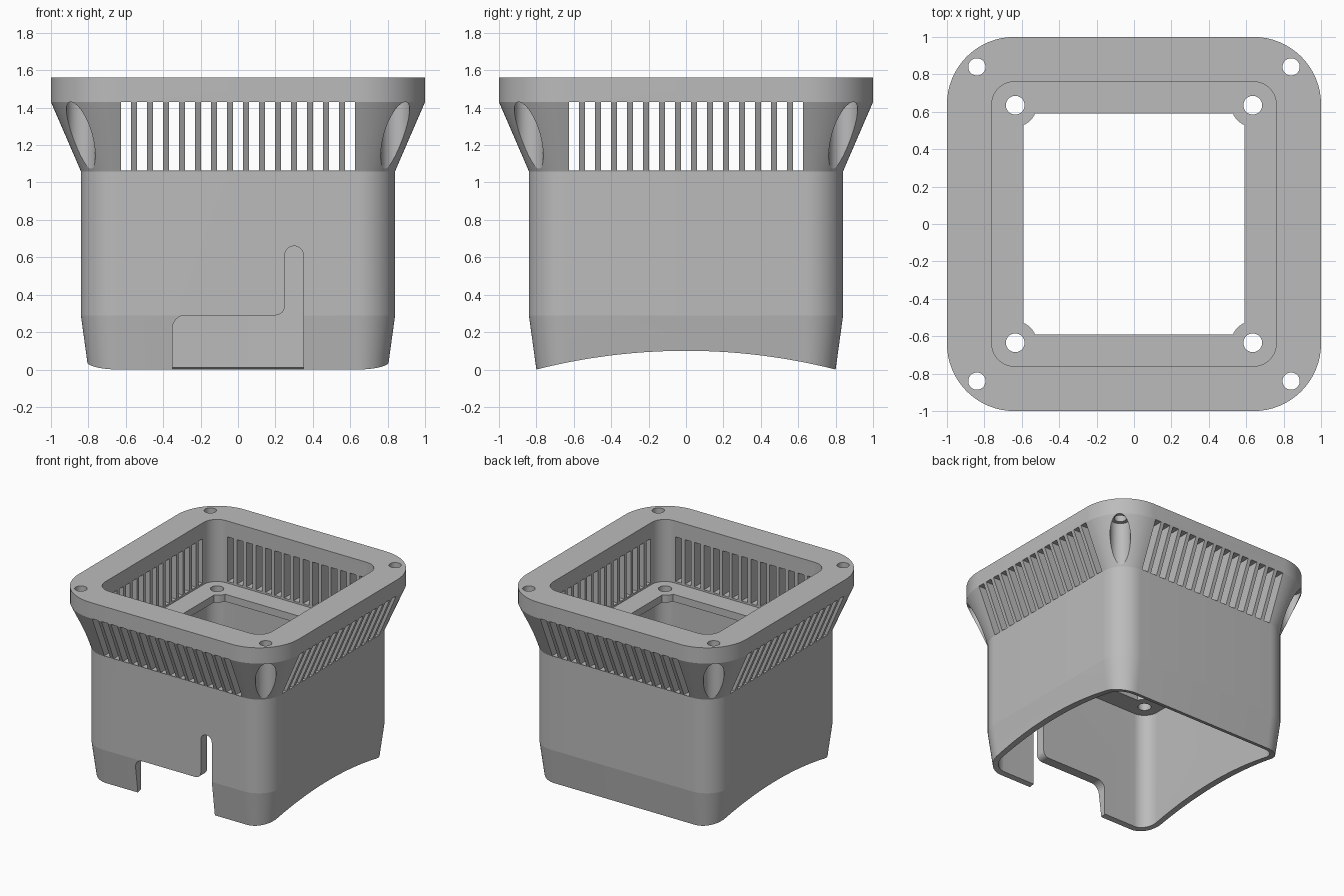
import bpy
import bmesh
from math import pi, sin, cos, radians
from mathutils import Vector

default = bpy.data.objects.get("Cube")
if default:
    bpy.data.objects.remove(default, do_unlink=True)

# Material
grey = bpy.data.materials.new("plain grey")
grey.use_nodes = True
colour = (0.5, 0.5, 0.5, 1)
grey.diffuse_color = colour
grey.node_tree.nodes["Principled BSDF"].inputs["Base Color"].default_value = colour


# Helpers
def arc(cx, cy, r, a0, a1, n=16):
    """Points on an arc, angles in quarter turns."""
    return [(cx + r * cos((a0 + (a1 - a0) * i / n) * pi / 2),
             cy + r * sin((a0 + (a1 - a0) * i / n) * pi / 2)) for i in range(n + 1)]


def rounded_square(half, r):
    c = half - r
    return [p for q, (sx, sy) in enumerate([(1, 1), (-1, 1), (-1, -1), (1, -1)])
            for p in arc(sx * c, sy * c, r, q, q + 1)]


def circle(x, y, r):
    return arc(x, y, r, 0, 4, 64)[:-1]


def loft(bm, sections, place=lambda u, v, w: (u, v, w)):
    """Closed solid through outlines given as (outline, offset)."""
    rings = [[bm.verts.new(place(u, v, w)) for u, v in outline] for outline, w in sections]
    bm.faces.new(rings[0])
    bm.faces.new(rings[-1])
    for a, b in zip(rings, rings[1:]):
        for i in range(len(a)):
            j = (i + 1) % len(a)
            bm.faces.new((a[i], a[j], b[j], b[i]))


def make(name, solids, place=lambda u, v, w: (u, v, w)):
    bm = bmesh.new()
    for sections in solids:
        loft(bm, sections, place)
    bmesh.ops.recalc_face_normals(bm, faces=bm.faces)
    mesh = bpy.data.meshes.new(name)
    bm.to_mesh(mesh)
    bm.free()
    obj = bpy.data.objects.new(name, mesh)
    bpy.context.collection.objects.link(obj)
    return obj


def combine(target, tool, operation="DIFFERENCE"):
    """Apply a boolean and discard the tool."""
    tool.hide_render = True
    mod = target.modifiers.new(tool.name, "BOOLEAN")
    mod.operation = operation
    mod.solver = "EXACT"
    mod.object = tool
    bpy.context.view_layer.objects.active = target
    bpy.ops.object.modifier_apply(modifier=mod.name)
    bpy.data.objects.remove(tool, do_unlink=True)


def box(u0, u1, v0, v1):
    return [(u0, v0), (u1, v0), (u1, v1), (u0, v1)]


def along_y(u, v, w):
    return (u, w, v)


def along_x(u, v, w):
    return (w, u, v)


CORNERS = [(x, y) for x in (-1, 1) for y in (-1, 1)]
SHELF_LOW, SHELF_HIGH = 0.99, 1.05

# Outer shell: tapered foot, straight body, flared collar and rim
levels = [(0, 0.80), (0.29, 0.84), (1.06, 0.84), (1.43, 1.0), (1.56, 1.0)]
housing = make("housing", [[(rounded_square(h, h - 0.64), z) for z, h in levels]])

# Upper pocket and lower cavity, leaving a shelf between them
inner = rounded_square(0.76, 0.12)
combine(housing, make("upper_pocket", [[(inner, SHELF_HIGH), (inner, 1.8)]]))
combine(housing, make("lower_cavity", [[(inner, -0.5), (inner, SHELF_LOW)]]))

# Shelf opening with round screw bosses in its corners
opening = box(-0.59, 0.59, -0.59, 0.59)
combine(housing, make("shelf_opening", [[(opening, 0.9), (opening, 1.2)]]))
boss = [(circle(x * 0.635, y * 0.635, 0.115)) for x, y in CORNERS]
combine(housing, make("bosses", [[(c, SHELF_LOW), (c, SHELF_HIGH)] for c in boss]), "UNION")
holes = [circle(x * 0.635, y * 0.635, 0.05) for x, y in CORNERS]
combine(housing, make("shelf_holes", [[(c, 0.9), (c, 1.2)] for c in holes]))

# Rim screw holes that open into scooped corner recesses
screws = []
for x, y in CORNERS:
    small, wide = [circle(x * 0.84, y * 0.84, r) for r in (0.046, 0.077)]
    screws.append([(wide, 1.0), (wide, 1.43), (small, 1.43), (small, 1.7)])
combine(housing, make("rim_screw_holes", screws))

# Ventilation slots through all four collar walls
vents = []
for i in range(-7, 8):
    slot = box(i * 0.0855 - 0.0275, i * 0.0855 + 0.0275, 1.065, 1.43)
    vents += [[(slot, -1.2), (slot, -0.7)], [(slot, 0.7), (slot, 1.2)]]
for place in (along_x, along_y):
    combine(housing, make("vent_slots", vents, place))

# Arched lower edge on both sides
R = 3.25
arch = [(0.9 * i / 32, 0.1 - R + (R * R - (0.9 * i / 32) ** 2) ** 0.5) for i in range(-32, 33)]
arch += [(0.9, -0.5), (-0.9, -0.5)]
combine(housing, make("arch", [[(arch, -1.2), (arch, 1.2)]], along_x))

# Stepped cable notch in the front wall
notch = [(0.35, -0.3)] + arc(0.30, 0.61, 0.05, 0, 2)
notch += arc(0.20, 0.34, 0.05, 0, -1) + arc(-0.28, 0.22, 0.07, 1, 2) + [(-0.35, -0.3)]
combine(housing, make("notch", [[(notch, -1.2), (notch, -0.65)]], along_y))

# Finish
housing.data.materials.clear()
housing.data.materials.append(grey)
for face in housing.data.polygons:
    face.material_index = 0
bpy.ops.object.select_all(action="DESELECT")
housing.select_set(True)
bpy.context.view_layer.objects.active = housing
bpy.ops.object.shade_smooth_by_angle(angle=radians(7))
